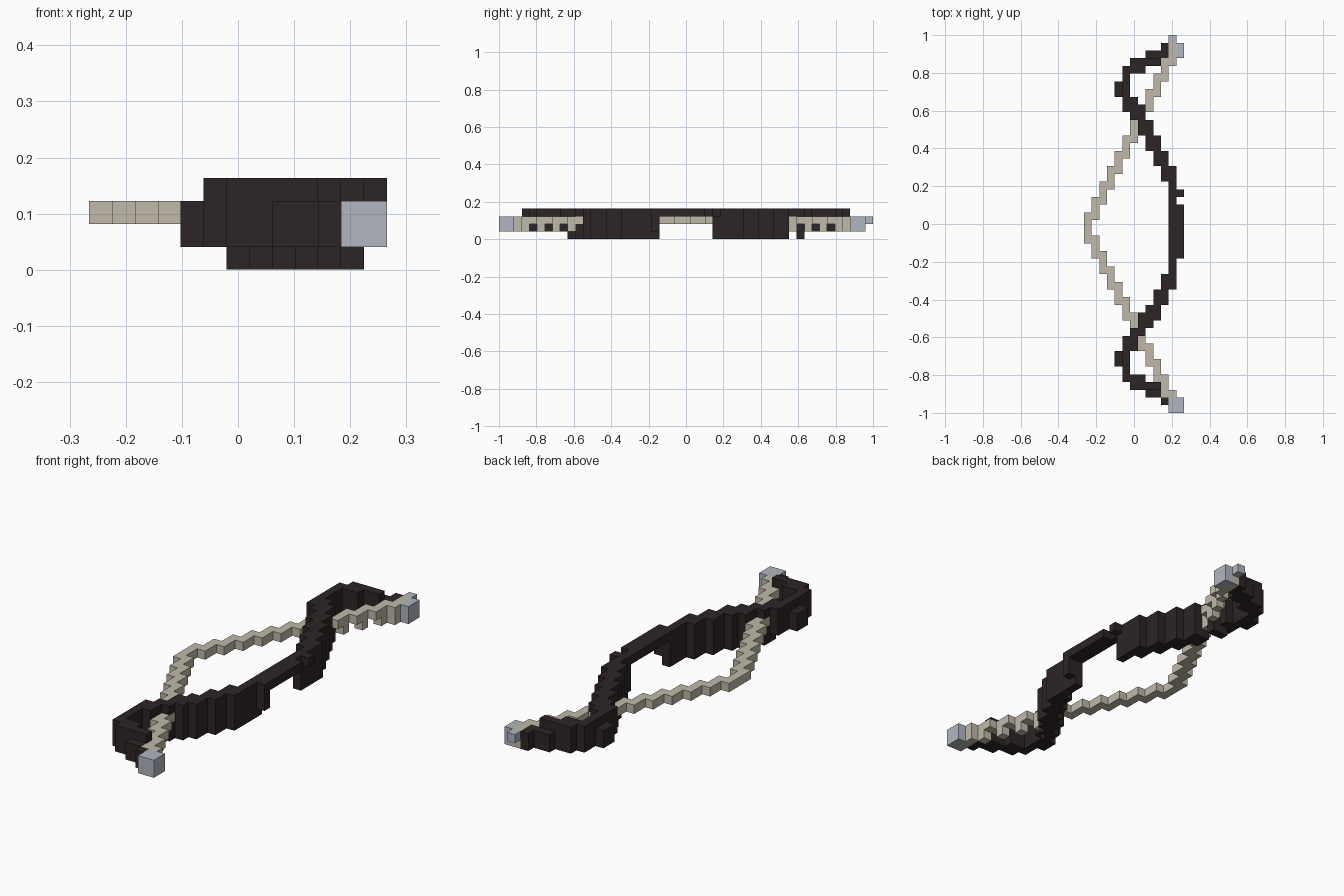
import bpy, bmesh
from mathutils import Vector

cube = bpy.data.objects.get("Cube")
if cube:
    bpy.data.objects.remove(cube, do_unlink=True)

S = 2 / 49                                   # block size
ORIGIN = Vector((-6.5 * S, -1, 0))


def material(name, rgb):
    m = bpy.data.materials.new(name)
    m.use_nodes = True
    m.diffuse_color = (*rgb, 1)
    m.node_tree.nodes["Principled BSDF"].inputs["Base Color"].default_value = (*rgb, 1)
    return m


def build_blocks(name, cells, mat):
    """Join unit blocks into one shell, keeping only the exposed sides."""
    bm = bmesh.new()
    for c in cells:
        centre = Vector(c) + Vector((.5, .5, .5))
        for axis in range(3):
            for sign in (-1, 1):
                n = Vector((0, 0, 0))
                n[axis] = sign
                if tuple(int(a + b) for a, b in zip(c, n)) in cells:
                    continue
                u = Vector((0, 0, 0))
                u[(axis + 1) % 3] = .5
                v = n.cross(u)
                mid = centre + n / 2
                corners = (mid - u - v, mid + u - v, mid + u + v, mid - u + v)
                bm.faces.new([bm.verts.new(ORIGIN + p * S) for p in corners])
    bmesh.ops.remove_doubles(bm, verts=bm.verts, dist=S / 100)
    bmesh.ops.recalc_face_normals(bm, faces=bm.faces)
    me = bpy.data.meshes.new(name)
    bm.to_mesh(me)
    bm.free()
    me.materials.append(mat)
    ob = bpy.data.objects.new(name, me)
    bpy.context.collection.objects.link(ob)


def box(xs, ys, zs):
    return {(i, j, k) for i in range(xs[0], xs[1] + 1)
            for j in range(ys[0], ys[1] + 1) for k in range(zs[0], zs[1] + 1)}


# Metal tips at both ends of the string
tips = box((11, 12), (0, 1), (1, 2)) | box((12, 12), (46, 47), (1, 2)) | {(11, 48, 2)}

# String: a regular staircase, mirrored, with thicker ends
string = box((0, 0), (22, 25), (2, 2))
for i in range(1, 12):
    steps = box((i, i), (23 + 2 * i, 25 + 2 * i), (2, 2))
    if i > 6:
        steps.add((i, 24 + 2 * i, 1))
    if i == 11:
        steps = box((i, i), (45, 47), (1, 2))
    string |= steps | {(x, 47 - y, z) for x, y, z in steps}
string -= tips

# Plan of the wooden limbs: column, first row, last row
plan = {(i, j) for i, a, b in ((11, 16, 31), (12, 20, 26), (12, 28, 28),
                               (10, 14, 17), (9, 12, 15), (8, 11, 13), (7, 10, 12),
                               (10, 30, 33), (9, 32, 35), (8, 34, 37), (7, 36, 39))
        for j in range(a, b + 1)}
# Curled limb ends, mirrored
for i, a, b in ((6, 38, 40), (5, 39, 44), (4, 41, 42), (6, 44, 45),
                (7, 44, 45), (8, 45, 46), (9, 45, 46), (10, 46, 47)):
    for j in range(a, b + 1):
        plan |= {(i, j), (i, 48 - j)}

# Layers of the limbs, leaving only the top layer at the grip
grip, limbs = set(), set()
for i, j in plan:
    if 21 <= j <= 27:
        grip.add((i, j, 3))
        continue
    if i < 12 or j != 28:
        limbs |= {(i, j, 1), (i, j, 2)}
    if i >= 5 and 3 <= j <= 45:
        limbs.add((i, j, 3))
    if 6 <= i <= 11 and 9 <= j <= 39 and j != 38:
        limbs.add((i, j, 0))
limbs -= string | tips

wood = material("dark wood", (0.026, 0.018, 0.018))
build_blocks("bow_limbs", limbs, wood)
build_blocks("bow_grip", grip, wood)
build_blocks("bow_string", string, material("cream string", (0.53, 0.49, 0.40)))
build_blocks("bow_tips", tips, material("pale grey metal", (0.44, 0.47, 0.53)))
